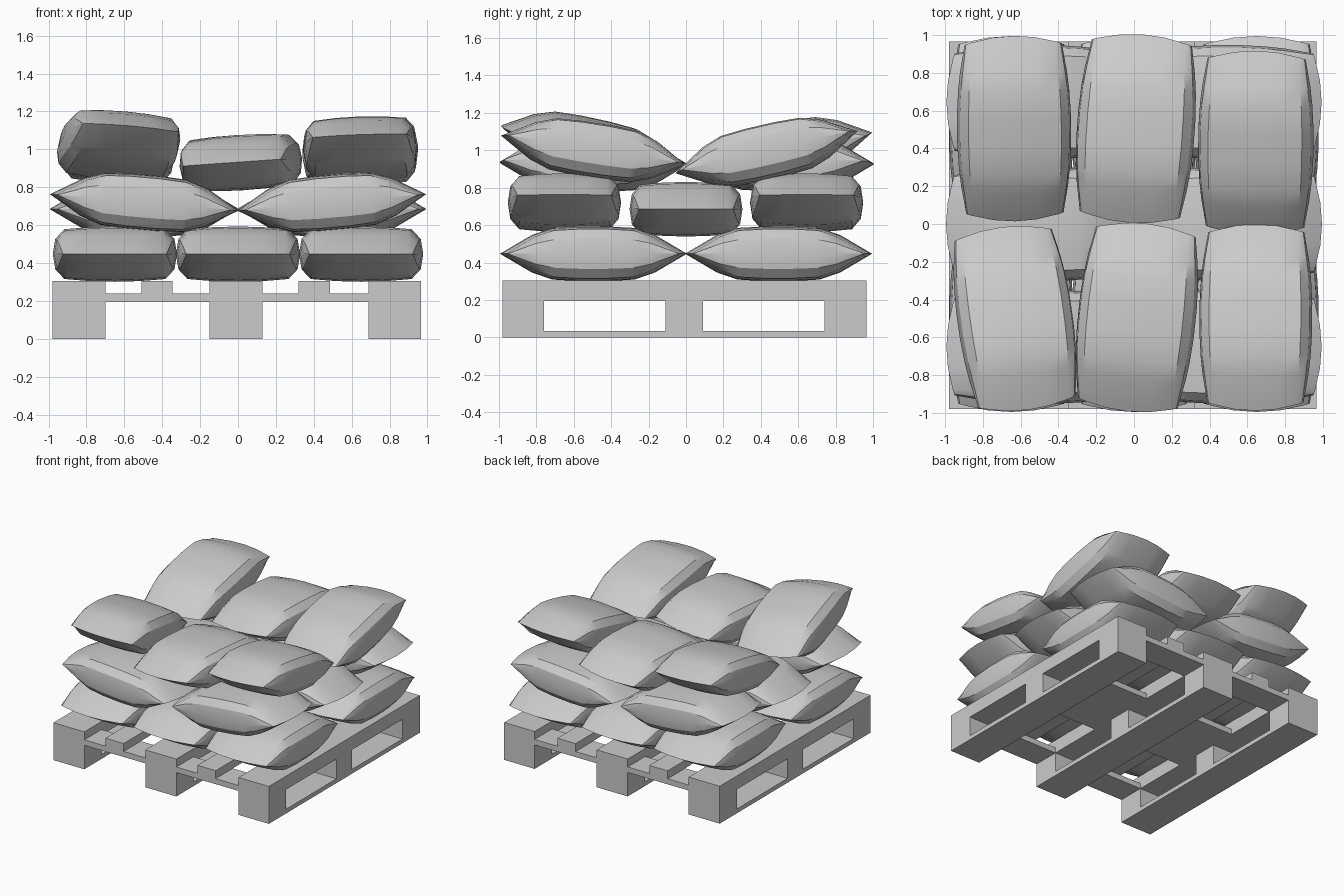
import bpy, bmesh
from math import radians
from mathutils import Matrix, Vector

cube = bpy.data.objects.get("Cube")
if cube:
    bpy.data.objects.remove(cube)

grey = bpy.data.materials.new("plain_grey")
grey.use_nodes = True
grey.diffuse_color = (0.6, 0.6, 0.6, 1)
grey.node_tree.nodes["Principled BSDF"].inputs["Base Color"].default_value = (0.6, 0.6, 0.6, 1)


def add_object(name, mesh):
    obj = bpy.data.objects.new(name, mesh)
    bpy.context.scene.collection.objects.link(obj)
    return obj


def to_mesh(bm, name):
    bmesh.ops.recalc_face_normals(bm, faces=bm.faces)
    mesh = bpy.data.meshes.new(name)
    bm.to_mesh(mesh)
    bm.free()
    mesh.materials.append(grey)
    return mesh


def box(name, xs, ys, zs):
    bm = bmesh.new()
    bmesh.ops.create_cube(bm, size=1)
    for v in bm.verts:
        v.co = Vector([(a + b) / 2 + c * (b - a)
                       for c, (a, b) in zip(v.co, (xs, ys, zs))])
    return add_object(name, to_mesh(bm, name))


def stringer(name, x0, x1):
    """Long beam with two fork openings, extruded from its side profile."""
    bm = bmesh.new()
    ys = (-0.98, -0.76, -0.11, 0.09, 0.74, 0.965)
    zs = (0, 0.035, 0.195, 0.305)
    for i in range(5):
        for j in range(3):
            if j == 1 and i in (1, 3):
                continue
            bm.faces.new([bm.verts.new((x0, y, z)) for y, z in (
                (ys[i], zs[j]), (ys[i + 1], zs[j]),
                (ys[i + 1], zs[j + 1]), (ys[i], zs[j + 1]))])
    bmesh.ops.remove_doubles(bm, verts=bm.verts, dist=0.001)
    ext = bmesh.ops.extrude_face_region(bm, geom=bm.faces[:], use_keep_orig=True)
    for v in ext["geom"]:
        if isinstance(v, bmesh.types.BMVert):
            v.co.x = x1
    bmesh.ops.dissolve_limit(bm, angle_limit=0.01, verts=bm.verts, edges=bm.edges)
    return add_object(name, to_mesh(bm, name))


# Pallet
for name, x0, x1 in (("right", -0.98, -0.70), ("middle", -0.15, 0.13), ("left", 0.69, 0.965)):
    stringer("pallet_beam_" + name, x0, x1)
for side, x0, x1, b0, b1 in (("right", -0.70, -0.15, -0.51, -0.345), ("left", 0.13, 0.69, 0.32, 0.485)):
    box("deck_board_" + side, (b0, b1), (-0.98, 0.965), (0.24, 0.305))
    for place, y0, y1 in (("front", -0.98, -0.76), ("middle", -0.3, 0.3), ("back", 0.74, 0.965)):
        box(f"cross_slat_{place}_{side}", (x0, x1), (y0, y1), (0.195, 0.24))


def sack_mesh():
    """Pillow with flat seams at both ends, lofted from sections along y."""
    # position, half height, top half width, side half width
    half = [(0.5, 0, 0.245, 0.28), (0.33, 0.1, 0.252, 0.308),
            (0.22, 0.138, 0.262, 0.32), (0.08, 0.146, 0.267, 0.328)]
    stations = [(-y, h, t, w) for y, h, t, w in half] + half[::-1]
    bm = bmesh.new()
    rings = []
    for y, h, top, side in stations:
        across = (-1, -0.5, 0, 0.5, 1)
        upper = [(f * top, h * (1 - 0.1 * f * f)) for f in across]
        mid = top + (side - top) * 0.78
        right_edge = [(mid, h * 0.55), (side, 0), (mid, -h * 0.55)]
        lower = [(x, -z) for x, z in reversed(upper)]
        left_edge = [(-x, z) for x, z in reversed(right_edge)]
        ring = upper + right_edge + lower + left_edge
        rings.append([bm.verts.new((x, y * (1 - 0.07 * (x / 0.25) ** 2 * abs(y) / 0.5), z))
                      for x, z in ring])
    n = len(rings[0])
    for a, b in zip(rings, rings[1:]):
        for i in range(n):
            j = (i + 1) % n
            bm.faces.new((a[i], a[j], b[j], b[i]))
    bmesh.ops.remove_doubles(bm, verts=bm.verts, dist=0.0005)
    bmesh.ops.dissolve_degenerate(bm, dist=0.0005, edges=bm.edges)
    return to_mesh(bm, "sack")


shape = sack_mesh()
sacks = []


def sack(name, loc, pitch=0, roll=0, yaw=0, width=1):
    obj = add_object(name, shape)
    obj.matrix_world = (Matrix.Translation(loc) @ Matrix.Rotation(radians(yaw), 4, 'Z')
                        @ Matrix.Rotation(radians(roll), 4, 'Y')
                        @ Matrix.Rotation(radians(pitch), 4, 'X')
                        @ Matrix.Diagonal((width, 1, 1, 1)))
    sacks.append(obj)


# Bottom layer, lengthwise
for col, x in (("right", -0.65), ("middle", 0), ("left", 0.65)):
    for row, y in (("front", -0.495), ("back", 0.495)):
        sack(f"bottom_sack_{row}_{col}", (x, y, 0.447))

# Middle layer, crosswise, outer rows tipped up at the sides
for row, y, z, tilt in (("front", -0.65, 0.72, 5), ("middle", 0, 0.685, 0), ("back", 0.645, 0.72, 5)):
    for col, s in (("right", -1), ("left", 1)):
        sack(f"middle_sack_{row}_{col}", (s * 0.495, y, z), pitch=tilt, yaw=-90 * s, width=0.92)

# Top layer, loosely thrown
sack("top_sack_front_right", (-0.63, -0.5, 1.02), -12, 5, 7, 0.93)
sack("top_sack_front_middle", (0.015, -0.495, 0.93), 0, -4, -6, 0.95)
sack("top_sack_front_left", (0.645, -0.495, 1.0), -9, -2, 0, 0.91)
sack("top_sack_back_right", (-0.635, 0.505, 1.0), 11, 2, 1, 0.92)
sack("top_sack_back_middle", (0.01, 0.505, 0.93), 0, -3, -4, 0.95)
sack("top_sack_back_left", (0.645, 0.43, 0.99), 13, -2, -1, 0.93)

# Smooth panels with crisp seams
bpy.ops.object.select_all(action='DESELECT')
sacks[0].select_set(True)
bpy.context.view_layer.objects.active = sacks[0]
bpy.ops.object.shade_smooth_by_angle(angle=radians(24))
